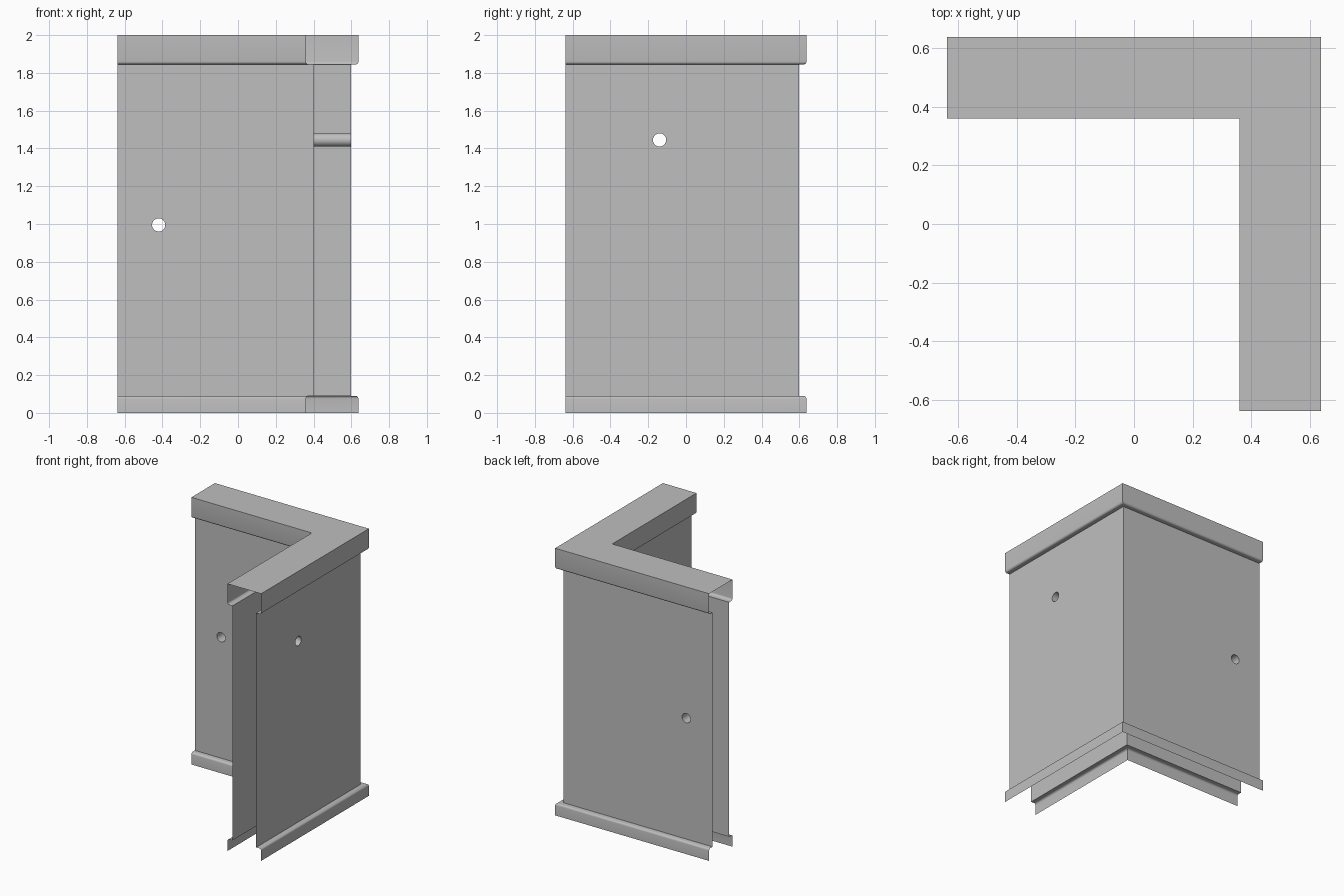
import bpy, bmesh, math
from mathutils import Vector

cube = bpy.data.objects.get("Cube")
if cube:
    bpy.data.objects.remove(cube, do_unlink=True)

H = 2.0            # height
EXT = 0.6375       # half the footprint
WALL = 0.0985      # half the gap between the two skins
LIP = 0.139        # half the width of cap and base
MID = EXT - LIP    # centreline of both arms
R = 0.015          # bend radius of the lips
BASE, CAP = 0.09, 1.845
HOLE = 0.035

grey = bpy.data.materials.new("light grey")
grey.use_nodes = True
colour = (0.52, 0.52, 0.52, 1)
grey.diffuse_color = colour
grey.node_tree.nodes["Principled BSDF"].inputs["Base Color"].default_value = colour


def finish(name, bm):
    bmesh.ops.recalc_face_normals(bm, faces=bm.faces)
    mesh = bpy.data.meshes.new(name)
    bm.to_mesh(mesh)
    bm.free()
    mesh.materials.append(grey)
    ob = bpy.data.objects.new(name, mesh)
    bpy.context.collection.objects.link(ob)
    bpy.context.view_layer.objects.active = ob
    ob.select_set(True)
    bpy.ops.object.shade_smooth_by_angle(angle=math.radians(40))
    ob.select_set(False)


def bend(z, start, end, steps=4):
    """Rounded outer corner of a lip, as (offset, height) points."""
    angles = [math.radians(start + (end - start) * i / steps) for i in range(steps + 1)]
    return [(LIP - R + R * math.cos(a), z + R * math.sin(a)) for a in angles]


# One side of the cross-section, bottom to top, then its mirror image
side = [(LIP, 0)] + bend(BASE - R, 0, 90) + [(WALL, BASE), (WALL, CAP)]
side += bend(CAP + R, -90, 0) + [(LIP, H)]
profile = side + [(-d, z) for d, z in reversed(side)]

# Stations of the L-shaped path: left end, mitred corner, front end
stations = [
    lambda d, z: (-EXT, MID + d, z),
    lambda d, z: (MID + d, MID + d, z),
    lambda d, z: (MID + d, -EXT, z),
]
# Through holes: one per arm, centre and axis
holes = [(Vector((-0.42, MID, 0.995)), Vector((0, 1, 0))),
         (Vector((MID, -0.14, 1.445)), Vector((1, 0, 0)))]


def ring(bm, centre, axis, offset, n=32):
    across = Vector((axis.y, axis.x, 0))
    verts = []
    for i in range(n):
        a = 2 * math.pi * i / n
        p = centre + axis * offset + HOLE * (across * math.cos(a) + Vector((0, 0, math.sin(a))))
        verts.append(bm.verts.new(p))
    return verts


def loop_edges(bm, verts):
    return [bm.edges.get(pair) or bm.edges.new(pair)
            for pair in zip(verts, verts[1:] + verts[:1])]


# Hollow sheet shell, open at both ends and underneath
bm = bmesh.new()
rows = [[bm.verts.new(at(d, z)) for d, z in profile] for at in stations]
for arm, (centre, axis) in enumerate(holes):
    a, b = rows[arm], rows[arm + 1]
    for i in range(len(profile) - 1):
        quad = [a[i], a[i + 1], b[i + 1], b[i]]
        if abs(profile[i][1] - profile[i + 1][1]) > 1:
            # Wall skin with a round hole
            circle = ring(bm, centre, axis, profile[i][0])
            edges = loop_edges(bm, quad) + loop_edges(bm, circle)
            bmesh.ops.triangle_fill(bm, use_beauty=True, use_dissolve=False,
                                    edges=edges, normal=axis)
        else:
            bm.faces.new(quad)
finish("corner_wall_shell", bm)

# Sleeves lining the holes between the two skins
for name, (centre, axis) in zip(("left_arm_sleeve", "front_arm_sleeve"), holes):
    bm = bmesh.new()
    p, q = ring(bm, centre, axis, -WALL), ring(bm, centre, axis, WALL)
    for i in range(len(p)):
        bm.faces.new((p[i - 1], p[i], q[i], q[i - 1]))
    finish(name, bm)
